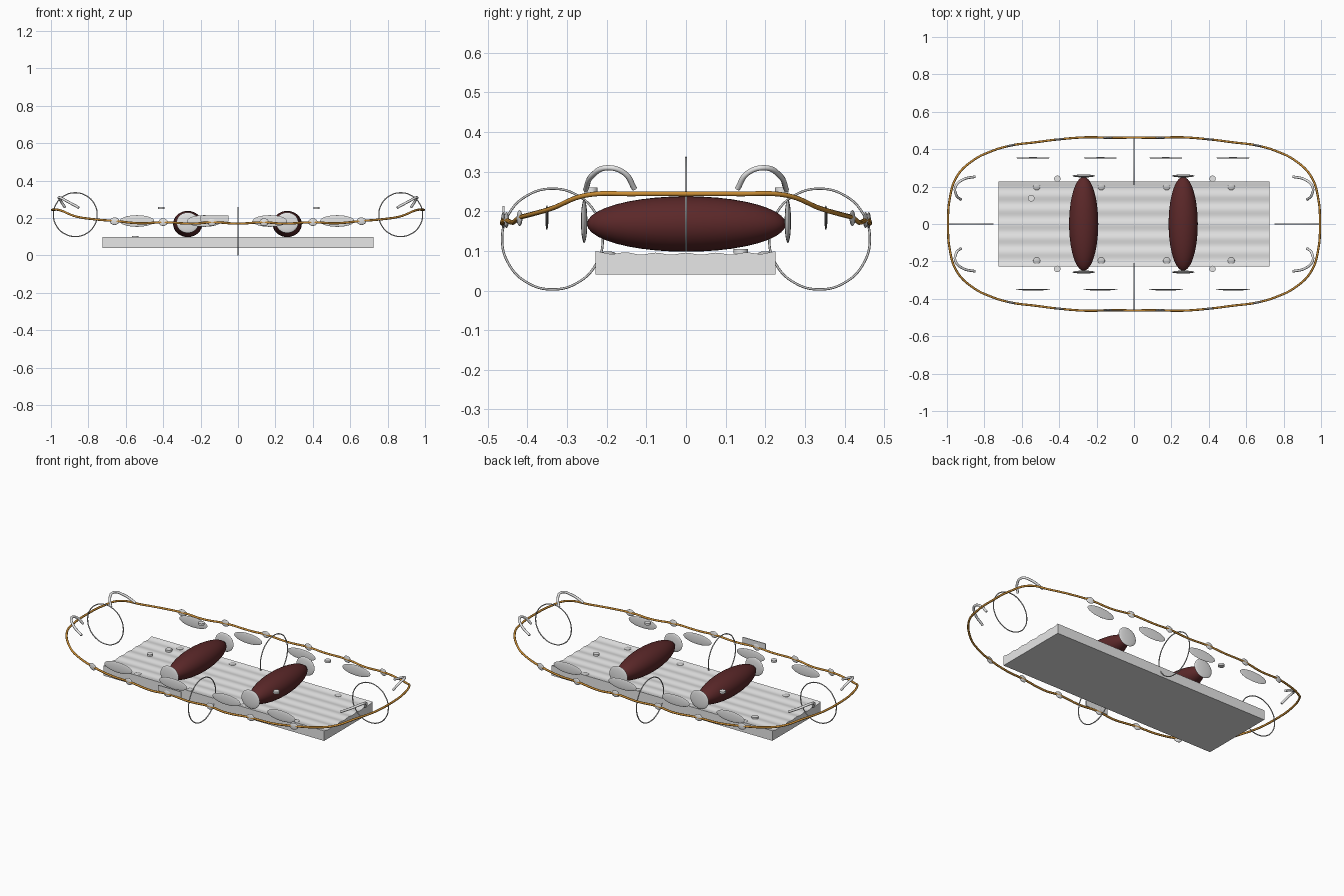
import bpy, bmesh, math
from mathutils import Matrix, Vector

if "Cube" in bpy.data.objects:
    bpy.data.objects.remove(bpy.data.objects["Cube"])


def material(name, rgb):
    m = bpy.data.materials.new(name)
    m.diffuse_color = (*rgb, 1)
    m.use_nodes = True
    m.node_tree.nodes["Principled BSDF"].inputs["Base Color"].default_value = m.diffuse_color
    return m


LIGHT = material("light grey", (0.84, 0.84, 0.84))
PALE = material("pale grey", (0.78, 0.78, 0.78))
MID = material("steel grey", (0.6, 0.6, 0.6))
RED = material("dark red", (0.105, 0.021, 0.022))
ROPE = material("rope orange", (0.6, 0.27, 0.035))


def finish(name, bm, mat, angle=40):
    me = bpy.data.meshes.new(name)
    bmesh.ops.recalc_face_normals(bm, faces=bm.faces)
    bm.to_mesh(me)
    bm.free()
    ob = bpy.data.objects.new(name, me)
    bpy.context.collection.objects.link(ob)
    me.materials.append(mat)
    select(ob)
    bpy.ops.object.shade_smooth_by_angle(angle=math.radians(angle))
    return ob


def select(ob):
    bpy.ops.object.select_all(action='DESELECT')
    ob.select_set(True)
    bpy.context.view_layer.objects.active = ob


def ellipsoid(name, loc, radii, mat, turn=0):
    """Ellipsoid with its poles along y, turned about z."""
    bm = bmesh.new()
    bmesh.ops.create_uvsphere(bm, u_segments=32, v_segments=20, radius=1)
    bm.transform(Matrix.Translation(loc) @ Matrix.Rotation(turn, 4, 'Z')
                 @ Matrix.Diagonal((*radii, 1)) @ Matrix.Rotation(math.pi / 2, 4, 'X'))
    return finish(name, bm, mat)


def button(name, loc, radius, height, mat):
    bm = bmesh.new()
    bmesh.ops.create_cone(bm, cap_ends=True, segments=20, radius1=radius,
                          radius2=radius, depth=height)
    bm.transform(Matrix.Translation(loc))
    return finish(name, bm, mat)


def tube(name, points, radius, mat, closed=False):
    cu = bpy.data.curves.new(name, 'CURVE')
    cu.dimensions = '3D'
    cu.resolution_u = 8
    cu.bevel_depth = radius
    cu.bevel_resolution = 2
    cu.use_fill_caps = not closed
    sp = cu.splines.new('BEZIER')
    sp.bezier_points.add(len(points) - 1)
    for bp, p in zip(sp.bezier_points, points):
        bp.co = p
        bp.handle_left_type = bp.handle_right_type = 'AUTO'
    sp.use_cyclic_u = closed
    ob = bpy.data.objects.new(name, cu)
    bpy.context.collection.objects.link(ob)
    cu.materials.append(mat)
    select(ob)
    bpy.ops.object.convert(target='MESH')
    bpy.ops.object.shade_smooth_by_angle(angle=math.radians(50))
    return ob


def ring(name, centre, radius, axis_u):
    pts = [Vector(centre) + axis_u * radius * math.cos(a) + Vector((0, 0, radius * math.sin(a)))
           for a in (i * math.tau / 12 for i in range(12))]
    tube(name, pts, 0.003, MID, closed=True)


# Deck: grooved cross-section extruded along x
bm = bmesh.new()
N = 48
profile = [(-0.228, 0.04)]
for i in range(N + 1):
    y = -0.228 + 0.454 * i / N
    z = 0.093 + 0.0025 * math.cos(y * math.tau / 0.076) + 0.004 * (abs(y) / 0.228) ** 4
    profile.append((y, z))
profile.append((0.226, 0.04))
face = bm.faces.new([bm.verts.new((-0.725, y, z)) for y, z in profile])
ext = bmesh.ops.extrude_face_region(bm, geom=[face])
bmesh.ops.translate(bm, vec=(1.45, 0, 0),
                    verts=[v for v in ext['geom'] if isinstance(v, bmesh.types.BMVert)])
finish("deck", bm, LIGHT)

# Deck bolts and the single raised knob
for x in (-0.52, -0.175, 0.175, 0.52):
    for y in (-0.197, 0.2):
        ellipsoid("deck_bolt", (x, y, 0.093), (0.019, 0.019, 0.006), MID)
button("deck_knob", (-0.55, 0.138, 0.099), 0.018, 0.012, LIGHT)

# Two red rollers with end discs
for x in (-0.269, 0.263):
    ellipsoid("roller", (x, 0.001, 0.168), (0.078, 0.251, 0.07), RED)
    for y in (-0.257, 0.257):
        ellipsoid("roller_end_disc", (x, y, 0.175), (0.06, 0.008, 0.055), PALE)

# Oval side pads
for x in (-0.54, -0.18, 0.17, 0.53):
    for y in (-0.351, 0.353):
        ellipsoid("side_pad", (x, y, 0.184), (0.092, 0.004, 0.031), PALE)

# Small floating caps
for x in (-0.41, 0.42):
    for y in (-0.24, 0.242):
        button("small_cap", (x, y, 0.254), 0.017, 0.012, LIGHT)

# Rope loop around everything, built from one quarter
quarter = [(1.0, 0.0, 0.244), (0.992, 0.13, 0.244), (0.955, 0.25, 0.241),
           (0.87, 0.337, 0.208), (0.77, 0.388, 0.193), (0.66, 0.42, 0.184),
           (0.53, 0.437, 0.172), (0.4, 0.453, 0.177), (0.24, 0.464, 0.17),
           (0.14, 0.461, 0.177), (0.0, 0.462, 0.17)]
half = quarter + [(-x, y, z) for x, y, z in reversed(quarter[:-1])]
loop = half + [(x, -y, z) for x, y, z in reversed(half[1:-1])]
tube("rope_loop", [(x * 0.994, y, z) for x, y, z in loop], 0.006, ROPE, closed=True)

# Thin flat beads threaded on the rope, which shows through their faces
for sx in (-1, 1):
    for sy in (-1, 1):
        for x, y, z, turn in ((0.66, 0.42, 0.183, 0.2), (0.4, 0.453, 0.178, 0.1),
                              (0.14, 0.461, 0.178, 0)):
            ellipsoid("rope_bead", (sx * x, sy * y, z), (0.025, 0.0055, 0.02),
                      PALE, -sx * sy * turn)

# Blank plate on the front rope
bm = bmesh.new()
bmesh.ops.create_cube(bm, size=1)
bm.transform(Matrix.Translation((-0.125, -0.461, 0.197)) @ Matrix.Diagonal((0.15, 0.005, 0.033, 1)))
finish("front_plate", bm, PALE)

# Curved corner handles
handle = [(0.925, 0.13, 0.257), (0.95, 0.155, 0.296), (0.955, 0.197, 0.31),
          (0.915, 0.237, 0.29), (0.85, 0.253, 0.255)]
for sx in (-1, 1):
    for sy in (-1, 1):
        tube("corner_handle", [(sx * x, sy * y, z) for x, y, z in handle], 0.007, LIGHT)

# Thin upright hoops at the ends and sides
for s in (-1, 1):
    ring("end_hoop", (s * 0.87, 0, 0.218), 0.117, Vector((1, 0, 0)))
    ring("side_hoop", (0, s * 0.337, 0.13), 0.127, Vector((0, 1, 0)))
